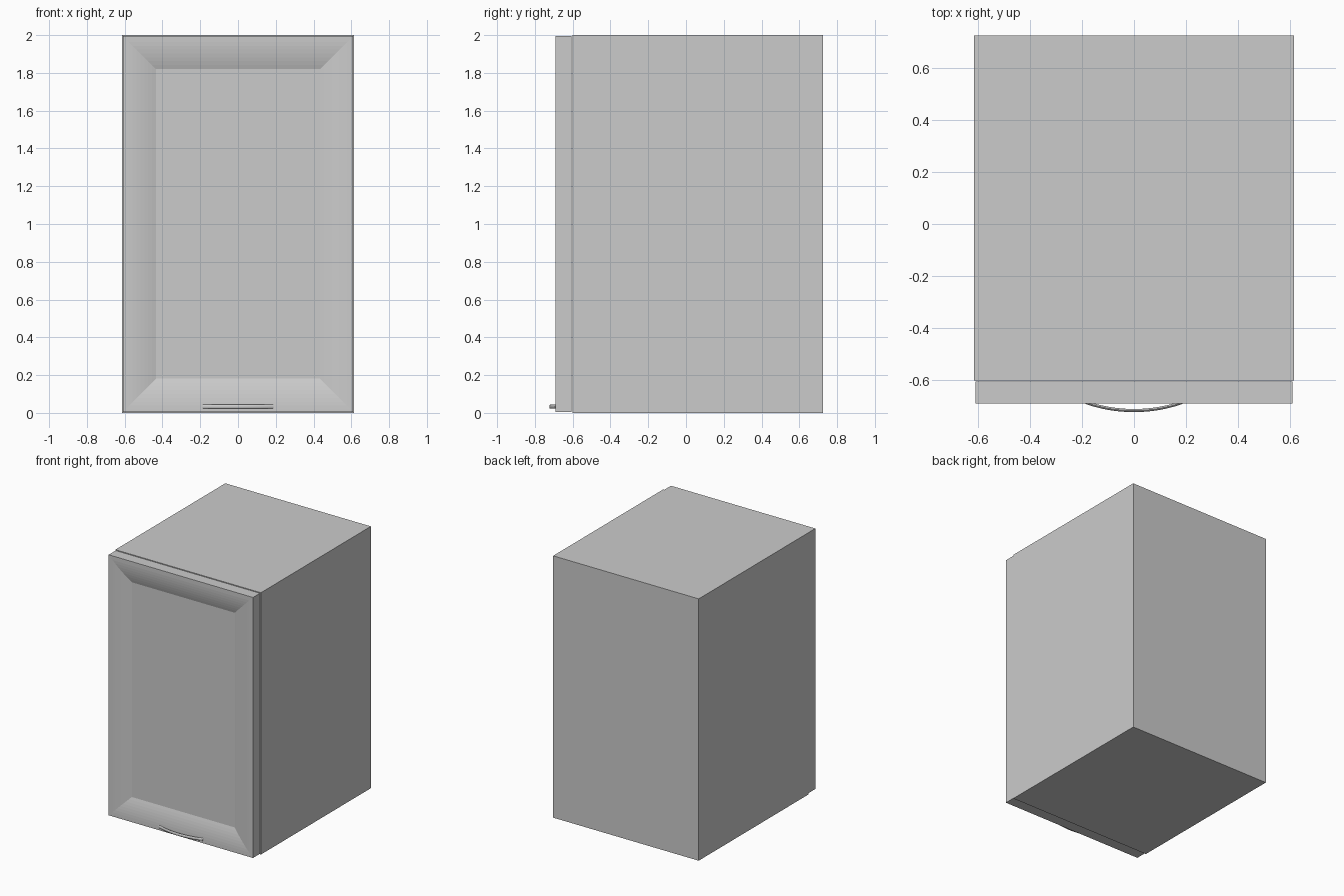
import bpy, bmesh, math

if "Cube" in bpy.data.objects:
    bpy.data.objects.remove(bpy.data.objects["Cube"])

def finish(bm, name, smooth=None):
    bmesh.ops.recalc_face_normals(bm, faces=bm.faces)
    me = bpy.data.meshes.new(name)
    bm.to_mesh(me)
    bm.free()
    ob = bpy.data.objects.new(name, me)
    bpy.context.collection.objects.link(ob)
    if smooth:
        bpy.ops.object.select_all(action='DESELECT')
        ob.select_set(True)
        bpy.context.view_layer.objects.active = ob
        bpy.ops.object.shade_smooth_by_angle(angle=math.radians(smooth))
    return ob

def loft(bm, rings):
    """Skin closed rings of points and cap both ends."""
    vs = [[bm.verts.new(p) for p in r] for r in rings]
    n = len(vs[0])
    for a, b in zip(vs, vs[1:]):
        for i in range(n):
            j = (i + 1) % n
            bm.faces.new((a[i], a[j], b[j], b[i]))
    bm.faces.new(vs[0])
    bm.faces.new(vs[-1])

def rect(inset, y, hw, z0, z1):
    x, a, b = hw - inset, z0 + inset, z1 - inset
    return [(-x, y, a), (x, y, a), (x, y, b), (-x, y, b)]

# Cabinet carcass
bm = bmesh.new()
loft(bm, [rect(0, y, 0.615, 0, 2) for y in (-0.602, 0.725)])
finish(bm, "cabinet_body")

# Door: frame curving gently inward to a recessed flat panel
FRONT, BACK, DEPTH, RIM, WIDTH = -0.69, -0.606, 0.03, 0.012, 0.163
rings = [rect(0, BACK, 0.61, 0.006, 1.996), rect(0, FRONT, 0.61, 0.006, 1.996)]
for i in range(9):
    t = i / 8
    rings.append(rect(RIM + WIDTH * t, FRONT + DEPTH * t * t, 0.61, 0.006, 1.996))
bm = bmesh.new()
loft(bm, rings)
finish(bm, "door")

# Bowed handle: rounded bar swept along a shallow arc
HALF, RISE = 0.185, 0.031
R = (HALF ** 2 + RISE ** 2) / (2 * RISE)
A = math.asin(HALF / R)
cy = FRONT + 0.003 - RISE + R
rings = []
for i in range(25):
    a = -A + 2 * A * i / 24
    ring = []
    for k in range(12):
        c = 2 * math.pi * k / 12
        r = R + 0.006 * math.cos(c)
        ring.append((r * math.sin(a), cy - r * math.cos(a), 0.033 + 0.011 * math.sin(c)))
    rings.append(ring)
bm = bmesh.new()
loft(bm, rings)
finish(bm, "handle", 40)
